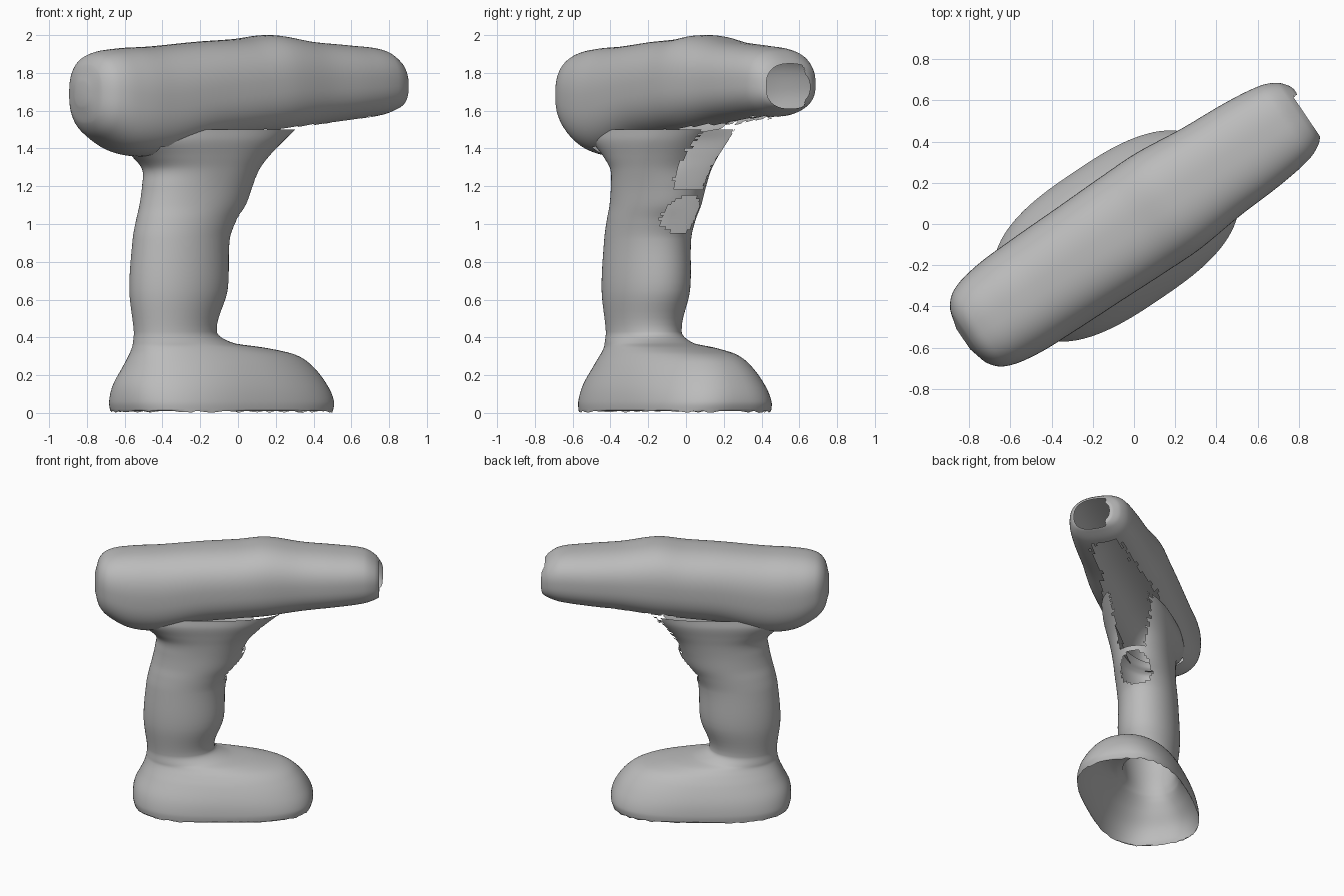
import bpy, bmesh, math, random
from mathutils import Matrix, Vector

random.seed(4)
if "Cube" in bpy.data.objects:
    bpy.data.objects.remove(bpy.data.objects["Cube"], do_unlink=True)

SEGMENTS = 84
STEPS = 6
TURN = Matrix.Rotation(math.radians(34), 4, "Z")

grey = bpy.data.materials.new("matte_grey")
grey.use_nodes = True
grey.diffuse_color = (0.5, 0.5, 0.5, 1)
grey.node_tree.nodes["Principled BSDF"].inputs["Base Color"].default_value = (0.5, 0.5, 0.5, 1)
grey.node_tree.nodes["Principled BSDF"].inputs["Roughness"].default_value = 0.8


def smooth_rows(rows):
    """Fill in between the given sections with a Catmull-Rom spline."""
    pts = [Vector(r) for r in rows]
    out = []
    for i in range(len(pts) - 1):
        a, b = pts[max(i - 1, 0)], pts[i]
        c, d = pts[i + 1], pts[min(i + 2, len(pts) - 1)]
        # Tangents follow the uneven spacing of the sections
        h = c[0] - b[0]
        m0 = (c - a) * (h / (c[0] - a[0]))
        m1 = (d - b) * (h / (d[0] - b[0]))
        for s in range(STEPS):
            t = s / STEPS
            out.append(b * (2*t**3 - 3*t**2 + 1) + m0 * (t**3 - 2*t**2 + t)
                       + c * (3*t**2 - 2*t**3) + m1 * (t**3 - t**2))
    return out + [pts[-1]]


def squircle(power):
    """Unit rounded-box outline."""
    for k in range(SEGMENTS):
        a = 2 * math.pi * k / SEGMENTS
        c, s = math.cos(a), math.sin(a)
        yield (math.copysign(abs(c) ** (2 / power), c),
               math.copysign(abs(s) ** (2 / power), s))


def loft(name, rings, is_hole):
    """Skin the rings, then tear away the faces picked by is_hole."""
    bm = bmesh.new()
    loops = [[bm.verts.new(p) for p in ring] for ring in rings]
    for lo, hi in zip(loops, loops[1:]):
        for k in range(SEGMENTS):
            n = (k + 1) % SEGMENTS
            bm.faces.new((lo[k], lo[n], hi[n], hi[k]))
    bm.faces.new(loops[0])
    bm.faces.new(loops[-1])
    bmesh.ops.recalc_face_normals(bm, faces=bm.faces[:])
    torn = [f for f in bm.faces if is_hole(f.calc_center_median(), len(f.verts))]
    bmesh.ops.delete(bm, geom=torn, context="FACES")
    bm.transform(TURN)
    mesh = bpy.data.meshes.new(name)
    bm.to_mesh(mesh)
    bm.free()
    mesh.materials.append(grey)
    mesh.shade_smooth()
    obj = bpy.data.objects.new(name, mesh)
    bpy.context.collection.objects.link(obj)


# Motor housing: along, half width, underside, top
housing = [
    (-1.0, 0.06, 1.63, 1.75), (-0.97, 0.16, 1.53, 1.85), (-0.9, 0.225, 1.455, 1.905),
    (-0.75, 0.26, 1.375, 1.93), (-0.55, 0.27, 1.36, 1.94), (-0.25, 0.275, 1.43, 1.965),
    (0, 0.28, 1.46, 1.98), (0.2, 0.28, 1.48, 2.0), (0.45, 0.255, 1.52, 1.965),
    (0.7, 0.24, 1.55, 1.945), (0.88, 0.215, 1.575, 1.925), (0.96, 0.18, 1.6, 1.88),
    (1.0, 0.135, 1.62, 1.83), (1.01, 0.11, 1.64, 1.81),
]
housing_rings = []
for u, half, low, top in smooth_rows(housing):
    housing_rings.append([(u, half * a, (low + top) / 2 + (top - low) / 2 * b)
                          for a, b in squircle(2.5)])


def housing_hole(c, sides):
    ragged = random.uniform(-0.008, 0.008)
    nose = c.x > 0.97 and (sides > 4 or (c.x > 0.99 and c.y < 0.08))
    belly = 0.05 < c.x < 0.86 and c.z < 1.5 + 0.09 * c.x + 0.08 * c.y + ragged
    joint = -0.6 < c.x <= 0.05 and abs(c.y) < 0.18 and c.z < 1.55
    return nose or belly or joint


loft("motor_housing", housing_rings, housing_hole)

# Battery foot and grip: height, back, front, half width, squareness
grip = [
    (0.0, -0.72, 0.51, 0.37, 2.8), (0.06, -0.735, 0.525, 0.372, 2.7),
    (0.15, -0.725, 0.495, 0.352, 2.5), (0.25, -0.68, 0.42, 0.305, 2.3),
    (0.31, -0.655, 0.32, 0.262, 2.2), (0.345, -0.645, 0.14, 0.228, 2.1),
    (0.37, -0.64, -0.06, 0.205, 2), (0.43, -0.635, -0.165, 0.183, 2),
    (0.65, -0.66, -0.1, 0.21, 2), (0.92, -0.64, -0.085, 0.205, 2),
    (1.02, -0.62, -0.04, 0.205, 2), (1.1, -0.6, 0.02, 0.205, 2),
    (1.2, -0.58, 0.06, 0.207, 2.1), (1.29, -0.575, 0.1, 0.215, 2.2),
    (1.36, -0.64, 0.16, 0.227, 2.3), (1.44, -0.74, 0.25, 0.24, 2.4),
    (1.5, -0.77, 0.33, 0.235, 2.4),
]
grip_rings = []
for z, back, front, half, power in smooth_rows(grip):
    rag = 0.02 if z == 0 else 0
    grip_rings.append([((back + front) / 2 + (front - back) / 2 * a, half * b,
                        z + random.uniform(0, rag)) for a, b in squircle(power)])


def grip_hole(c, sides):
    ragged = random.uniform(-0.012, 0.012)
    trigger = c.z > 1.18 and c.x > -0.1 and -0.1 < c.y + ragged < 0.08 + 0.3 * (c.z - 1.18)
    finger = ((c.z - 1.05) / 0.1) ** 2 + (c.y / 0.11) ** 2 < 1 + 8 * ragged and c.x > -0.3
    return sides > 4 or trigger or finger


loft("grip_and_battery_foot", grip_rings, grip_hole)
